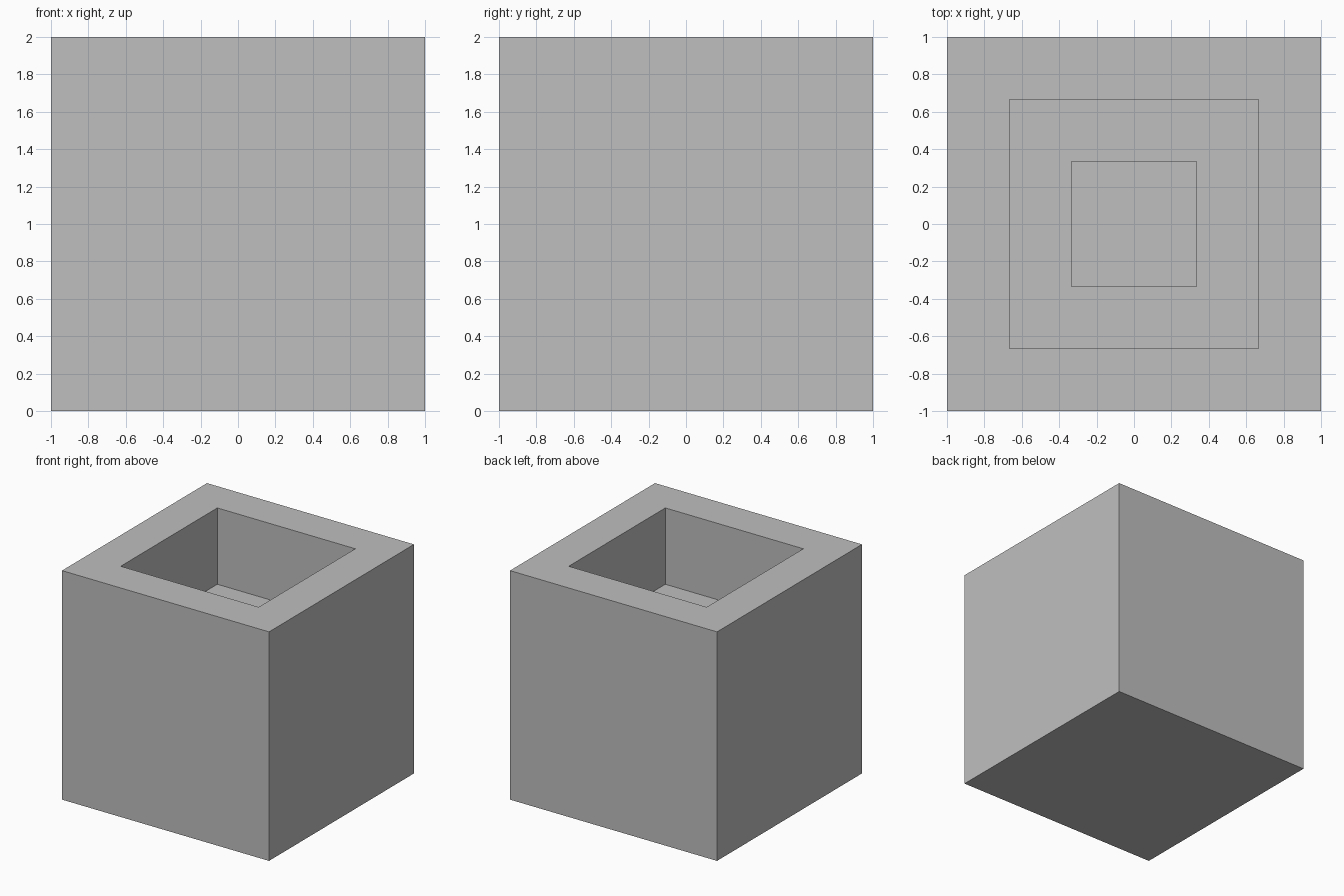
import bpy
import bmesh

old = bpy.data.objects.get("Cube")
if old:
    bpy.data.objects.remove(old, do_unlink=True)

THIRD = 2 / 3

# Single plain grey
grey = bpy.data.materials.new("light_grey")
grey.use_nodes = True
colour = (0.52, 0.52, 0.52, 1.0)
grey.diffuse_color = colour
grey.node_tree.nodes["Principled BSDF"].inputs["Base Color"].default_value = colour

# Solid block resting on the ground
bm = bmesh.new()
bmesh.ops.create_cube(bm, size=2.0)
bmesh.ops.translate(bm, verts=bm.verts, vec=(0, 0, 1))
floor = max(bm.faces, key=lambda f: f.calc_center_median().z)

# Two square pits, each stepped inward by a third and sunk by a third
for step in range(2):
    bmesh.ops.inset_region(bm, faces=[floor], thickness=THIRD / 2, use_even_offset=True)
    extruded = bmesh.ops.extrude_discrete_faces(bm, faces=[floor])
    floor = extruded["faces"][0]
    bmesh.ops.translate(bm, verts=floor.verts, vec=(0, 0, -THIRD))

bmesh.ops.recalc_face_normals(bm, faces=bm.faces)
mesh = bpy.data.meshes.new("stepped_block")
bm.to_mesh(mesh)
bm.free()
mesh.materials.append(grey)
block = bpy.data.objects.new("stepped_block", mesh)
bpy.context.collection.objects.link(block)
